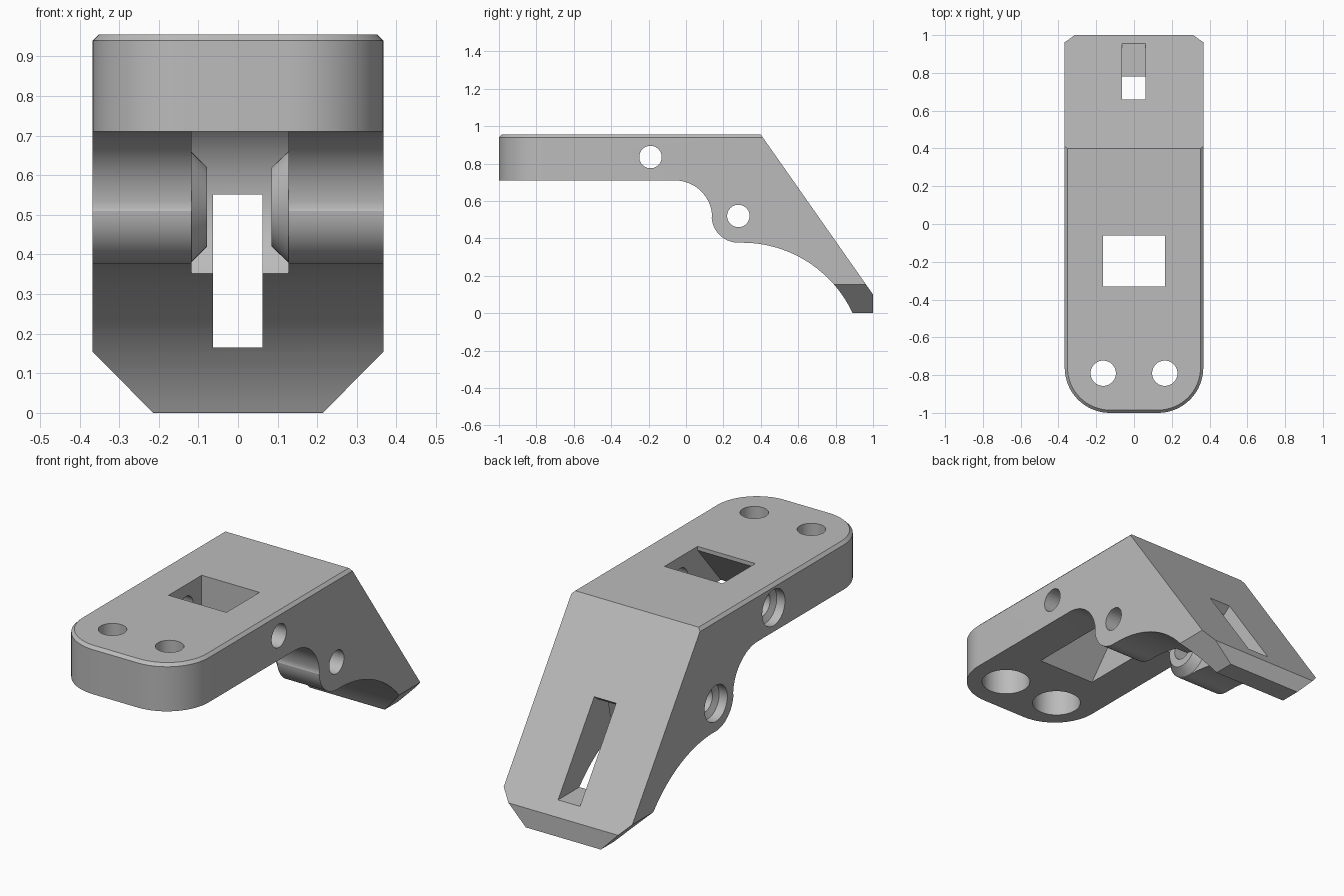
import bpy
import bmesh
from math import sin, cos, pi, radians
from mathutils import Vector

cube = bpy.data.objects.get("Cube")
if cube:
    bpy.data.objects.remove(cube, do_unlink=True)

HALF = 0.367      # half width
TOP = 0.955       # upper face height
PIVOT = (0.28, 0.52)
PIN = (-0.19, 0.835)

grey = bpy.data.materials.new("plain_grey")
grey.use_nodes = True
grey.diffuse_color = (0.5, 0.5, 0.5, 1)
grey.node_tree.nodes["Principled BSDF"].inputs["Base Color"].default_value = (0.5, 0.5, 0.5, 1)


def place(axis, a, b, t):
    return Vector({"x": (t, a, b), "y": (a, t, b), "z": (a, b, t)}[axis])


def skin(name, axis, rings):
    """Closed solid through a stack of rings, each ring being (points, offset)."""
    bm = bmesh.new()
    loops = [[bm.verts.new(place(axis, a, b, t)) for a, b in pts] for pts, t in rings]
    n = len(loops[0])
    for lo, hi in zip(loops, loops[1:]):
        for i in range(n):
            j = (i + 1) % n
            bm.faces.new((lo[i], lo[j], hi[j], hi[i]))
    bm.faces.new(loops[0])
    bm.faces.new(loops[-1])
    bmesh.ops.recalc_face_normals(bm, faces=bm.faces)
    mesh = bpy.data.meshes.new(name)
    bm.to_mesh(mesh)
    bm.free()
    mesh.materials.append(grey)
    ob = bpy.data.objects.new(name, mesh)
    bpy.context.collection.objects.link(ob)
    return ob


def prism(name, axis, pts, lo, hi):
    return skin(name, axis, [(pts, lo), (pts, hi)])


def arc(c, r, start, end, steps=16):
    angles = [radians(start + (end - start) * i / steps) for i in range(steps + 1)]
    return [(c[0] + r * cos(a), c[1] + r * sin(a)) for a in angles]


def turned(name, axis, c, stations):
    """Round solid along an axis from (offset, radius) stations."""
    return skin(name, axis, [(arc(c, r, 0, 352.5, 47), t) for t, r in stations])


def combine(target, tool, operation="DIFFERENCE"):
    mod = target.modifiers.new("combine", "BOOLEAN")
    mod.operation = operation
    mod.solver = "EXACT"
    mod.object = tool
    bpy.context.view_layer.objects.active = target
    bpy.ops.object.modifier_apply(modifier=mod.name)
    bpy.data.objects.remove(tool, do_unlink=True)


def plan(inset):
    """Rounded-front outline seen from above."""
    r, k = 0.24, HALF - 0.24
    return (arc((-k, -1 + r), r - inset, 180, 270) + arc((k, -1 + r), r - inset, 270, 360)
            + [(HALF - inset, 1.3), (inset - HALF, 1.3)])


# Body: plan outline with a chamfered top rim
body = skin("bracket_body", "z", [(plan(0), -0.1), (plan(0), TOP - 0.015), (plan(0.015), TOP)])

# Side outline: arm, hollow, pivot bulge, swept tail
drop = 0.6516
side = ([(-1.2, 1.1), (-1.2, 0.71)]
        + arc((-0.06, 0.51), 0.2, 90, 2)
        + arc(PIVOT, 0.143, 184, 270)
        + arc((0.3, 0.377 - drop), drop, 90, 25, 24)
        + [(0.89, 0), (1, 0), (1, 0.1), (0.4, TOP), (0.295, 1.1)])
combine(body, prism("side_outline", "x", side, -0.6, 0.6), "INTERSECT")

# Clipped tail corners
for s in (-1, 1):
    corner = [(s * 0.115, -0.1), (s * 0.467, 0.255), (s * 0.6, 0.255), (s * 0.6, -0.1)]
    combine(body, prism("corner_cut", "y", corner, -1.5, 1.5))

# Window through the arm, with a sloping ceiling towards the front
window = [(-0.06, 0.4), (-0.06, 1.1), (-0.33, 1.1), (-0.33, 0.935), (-0.52, 0.71), (-0.52, 0.4)]
combine(body, prism("window_cut", "x", window, -0.165, 0.165))

# Lever cavity around the pivot, leaving a tapered boss on each wall
cavity = ([(-0.1, 0.26), (-0.1, 0.78)] + arc(PIVOT, 0.26, 90, -90, 32))
cutter = prism("cavity_cut", "x", cavity, -0.118, 0.127)
for wall, tip in ((-0.118, -0.078), (0.127, 0.085)):
    outer = wall + (wall - tip)
    combine(cutter, turned("pivot_boss", "x", PIVOT, [(outer, 0.14), (wall, 0.14), (tip, 0.1)]))
combine(body, cutter)

# Lever slot out through the sloping back
slot = [(0.35, 0.165), (1.1, 0.165), (1.1, 0.585), (0.66, 0.585), (0.62, 0.555), (0.35, 0.545)]
combine(body, prism("slot_cut", "x", slot, -0.063, 0.062))

# Cross holes with a recessed seat on one side
for centre in (PIN, PIVOT):
    stations = [(-0.5, 0.093), (-0.32, 0.093), (-0.305, 0.06), (0.5, 0.06)]
    combine(body, turned("cross_hole", "x", centre, stations))

# Mounting holes, wide from below
for s in (-1, 1):
    stations = [(0.5, 0.118), (0.86, 0.118), (0.86, 0.067), (1.1, 0.067)]
    combine(body, turned("mount_hole", "z", (s * 0.163, -0.79), stations))

bpy.ops.object.select_all(action="DESELECT")
body.select_set(True)
bpy.context.view_layer.objects.active = body
bpy.ops.object.shade_smooth_by_angle(angle=radians(25))
